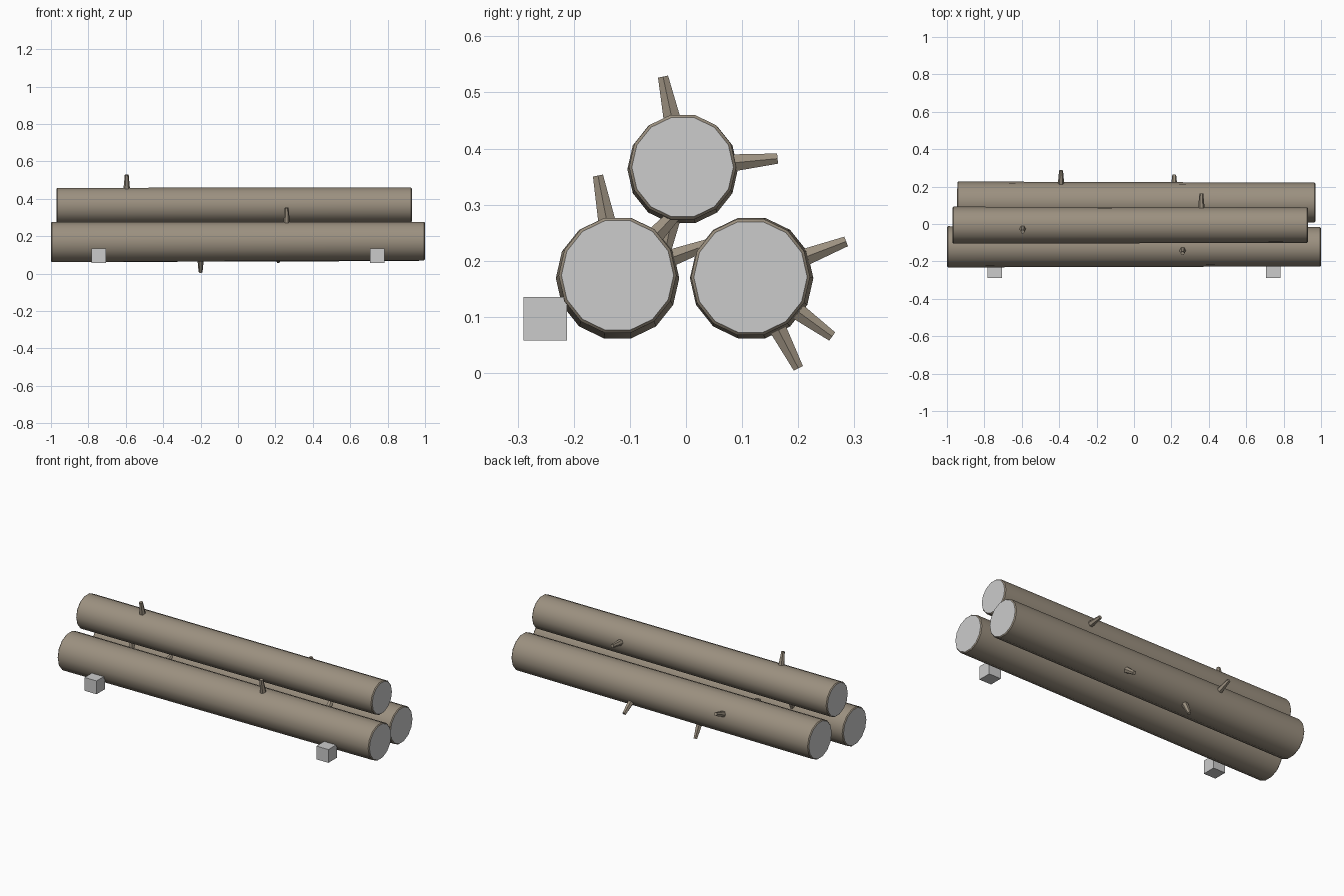
import bpy, bmesh, math
from mathutils import Vector

if "Cube" in bpy.data.objects:
    bpy.data.objects.remove(bpy.data.objects["Cube"])

bark = bpy.data.materials.new("bark")
bark.diffuse_color = (0.33, 0.28, 0.215, 1)
bark.use_nodes = True
bark.node_tree.nodes["Principled BSDF"].inputs["Base Color"].default_value = bark.diffuse_color
cut_wood = bpy.data.materials.new("cut_wood")
cut_wood.diffuse_color = (0.8, 0.8, 0.79, 1)
cut_wood.use_nodes = True
cut_wood.node_tree.nodes["Principled BSDF"].inputs["Base Color"].default_value = cut_wood.diffuse_color


def finish(bm, name, mats, smooth=True):
    bmesh.ops.recalc_face_normals(bm, faces=bm.faces[:])
    me = bpy.data.meshes.new(name)
    bm.to_mesh(me)
    bm.free()
    for m in mats:
        me.materials.append(m)
    ob = bpy.data.objects.new(name, me)
    bpy.context.collection.objects.link(ob)
    if smooth:
        bpy.context.view_layer.objects.active = ob
        bpy.ops.object.select_all(action='DESELECT')
        ob.select_set(True)
        bpy.ops.object.shade_smooth_by_angle(angle=math.radians(35))
    return ob


def loft(name, stations, n, side, mats, smooth):
    """Skin n-gon rings (centre, radius) along a path and cap both ends."""
    bm = bmesh.new()
    d = (Vector(stations[-1][0]) - Vector(stations[0][0])).normalized()
    u = (side - d * side.dot(d)).normalized()
    v = d.cross(u)
    rings = []
    for c, r in stations:
        rings.append([bm.verts.new(Vector(c) + r * (u * math.cos(a) + v * math.sin(a)))
                      for a in (2 * math.pi * k / n for k in range(n))])
    for a, b in zip(rings, rings[1:]):
        for k in range(n):
            bm.faces.new((a[k], a[(k + 1) % n], b[(k + 1) % n], b[k]))
    for ring in (rings[0], rings[-1]):
        bm.faces.new(ring).material_index = len(mats) - 1
    return finish(bm, name, mats, smooth)


# name, -x end centre and radius, +x end centre and radius,
# branch stubs as (x, angle in the yz plane, reach from the axis)
logs = [
    ("front_log", (-1.0, -0.122, 0.169), 0.110, (1.0, -0.122, 0.174), 0.105,
     [(0.26, 101, 0.183), (0.62, 47, 0.18), (-0.45, 20, 0.18)]),
    ("back_log", (-0.945, 0.117, 0.169), 0.110, (0.97, 0.115, 0.171), 0.106,
     [(-0.39, 21, 0.181), (0.215, -36, 0.179), (-0.2, -62.5, 0.182)]),
    ("top_log", (-0.97, -0.006, 0.363), 0.0985, (0.93, -0.006, 0.367), 0.0955,
     [(-0.595, 102, 0.168), (0.36, 5.5, 0.170), (-0.66, -102, 0.165)]),
]
BEVEL = 0.005
for name, p0, r0, p1, r1, stubs in logs:
    p0, p1 = Vector(p0), Vector(p1)
    step = (p1 - p0).normalized() * BEVEL
    # tapered trunk with a small chamfer at each sawn end
    loft(name, [(p0, r0 - BEVEL), (p0 + step, r0), (p1 - step, r1), (p1, r1 - BEVEL)],
         14, Vector((0, 1, 0)), [bark, cut_wood], True)
    # tapered branch stubs
    for i, (x, deg, reach) in enumerate(stubs):
        axis = p0.lerp(p1, (x - p0.x) / (p1.x - p0.x))
        a = math.radians(deg)
        out = Vector((0, math.cos(a), math.sin(a)))
        loft(f"{name}_stub_{i + 1}", [(axis + out * (r0 - 0.025), 0.019), (axis + out * reach, 0.0105)],
             6, Vector((1, 0, 0)), [bark], False)

# chock blocks along the front
for side, sx in (("left", -1), ("right", 1)):
    bm = bmesh.new()
    bmesh.ops.create_cube(bm, size=0.077)
    bmesh.ops.translate(bm, verts=bm.verts[:], vec=(0.745 * sx, -0.251, 0.0965))
    finish(bm, f"{side}_block", [], False)
